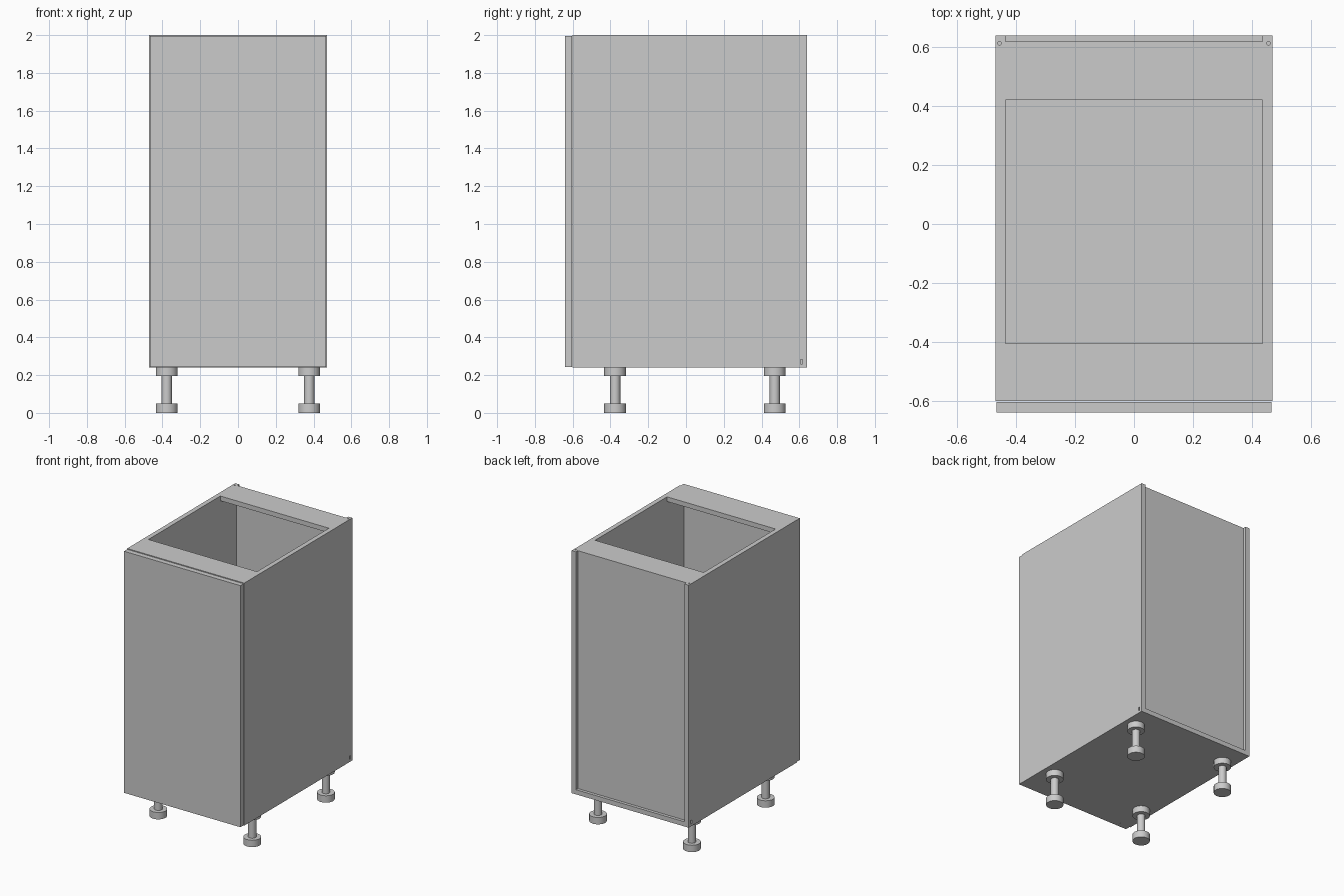
import bpy

if "Cube" in bpy.data.objects:
    bpy.data.objects.remove(bpy.data.objects["Cube"])


def box(name, x0, x1, y0, y1, z0, z1):
    bpy.ops.mesh.primitive_cube_add(size=1, location=((x0 + x1) / 2, (y0 + y1) / 2, (z0 + z1) / 2))
    ob = bpy.context.object
    ob.name = name
    ob.scale = (x1 - x0, y1 - y0, z1 - z0)
    bpy.ops.object.transform_apply(location=False, rotation=False, scale=True)
    return ob


def cylinder(name, x, y, z0, z1, r, sides=32):
    bpy.ops.mesh.primitive_cylinder_add(vertices=sides, radius=r, depth=z1 - z0, location=(x, y, (z0 + z1) / 2))
    ob = bpy.context.object
    ob.name = name
    bpy.ops.object.shade_smooth_by_angle()
    return ob


def cut(target, cutter):
    mod = target.modifiers.new("hole", 'BOOLEAN')
    mod.operation = 'DIFFERENCE'
    mod.solver = 'EXACT'
    mod.object = cutter
    bpy.context.view_layer.objects.active = target
    bpy.ops.object.modifier_apply(modifier=mod.name)
    bpy.data.objects.remove(cutter)


W, IN = 0.47, 0.436            # outer and inner half widths
FRONT, BACK = -0.60, 0.64      # carcass depth
BASE, TOP = 0.24, 2.0

# Side panels with a small fixing hole on top and a slot low at the back
for s, side in ((-1, "left"), (1, "right")):
    x0, x1 = sorted((s * IN, s * W))
    panel = box(side + "_panel", x0, x1, FRONT, BACK, BASE, TOP)
    cut(panel, cylinder("pin_cutter", s * 0.456, 0.613, TOP - 0.05, TOP + 0.02, 0.006, 16))
    xa, xb = sorted((s * 0.455, s * 0.49))
    cut(panel, box("slot_cutter", xa, xb, 0.605, 0.618, 0.258, 0.283))

# Bottom, recessed back panel and the two top rails
box("bottom_panel", -IN, IN, FRONT, BACK, BASE, BASE + 0.034)
box("back_panel", -IN, IN, 0.605, 0.618, BASE + 0.034, TOP)
box("front_rail", -IN, IN, FRONT, -0.405, TOP - 0.034, TOP)
box("back_rail", -IN, IN, 0.42, 0.605, TOP - 0.034, TOP)

# Door, slightly smaller than the carcass
box("door", -0.467, 0.467, -0.64, -0.604, 0.243, 1.996)

# Adjustable legs: flange, stem and foot
for x in (-0.377, 0.377):
    for y in (-0.375, 0.47):
        cylinder("leg_flange", x, y, 0.195, BASE, 0.058)
        cylinder("leg_stem", x, y, 0.05, 0.195, 0.027)
        cylinder("leg_foot", x, y, 0.0, 0.05, 0.058)
